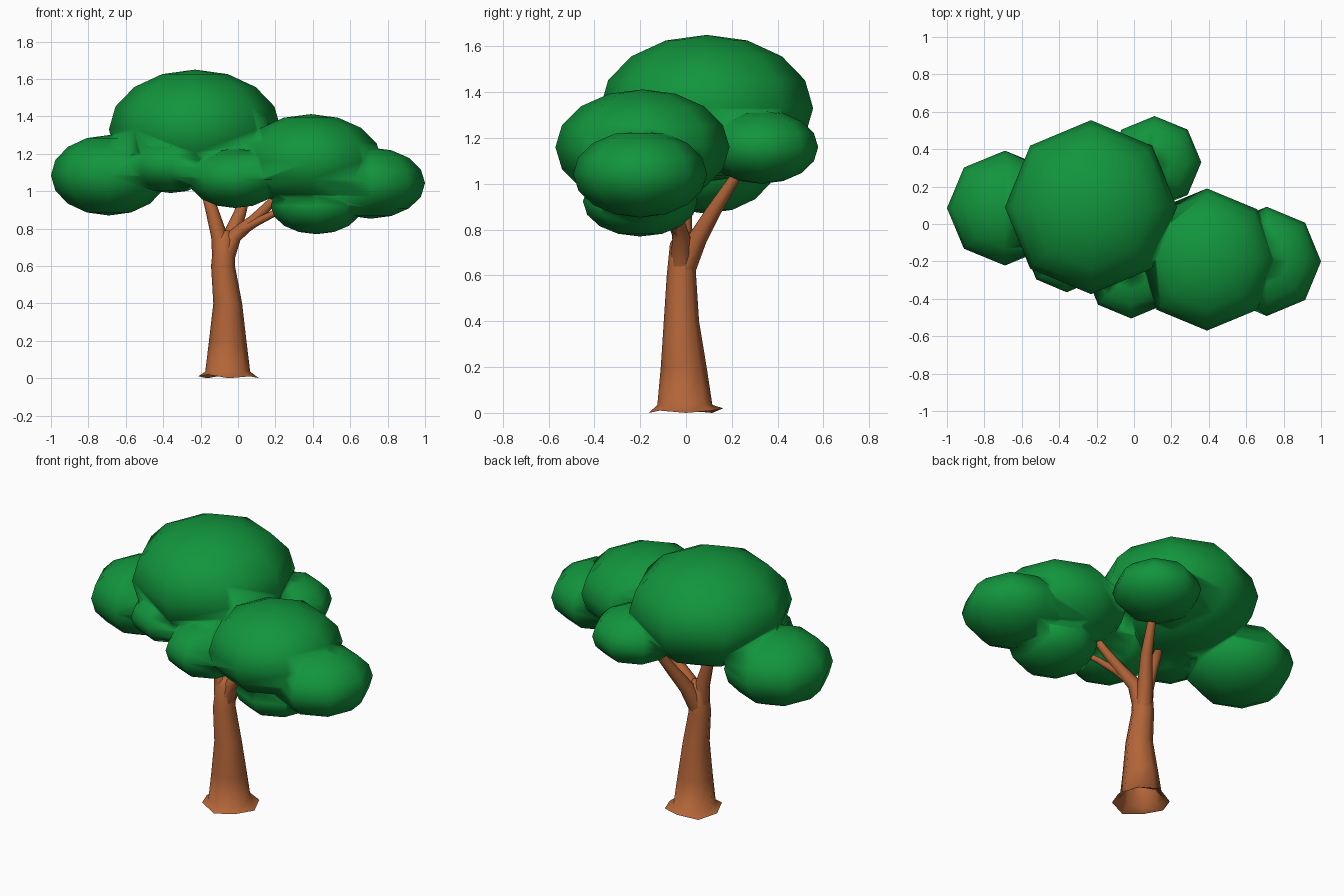
import bpy, bmesh, math
from mathutils import Vector

if "Cube" in bpy.data.objects:
    bpy.data.objects.remove(bpy.data.objects["Cube"])


def material(name, color):
    m = bpy.data.materials.new(name)
    m.diffuse_color = (*color, 1)
    m.use_nodes = True
    m.node_tree.nodes["Principled BSDF"].inputs["Base Color"].default_value = m.diffuse_color
    return m


GREEN = material("leaf green", (0.006, 0.30, 0.046))
BROWN = material("bark brown", (0.45, 0.13, 0.04))


def add_object(name, bm, mat):
    mesh = bpy.data.meshes.new(name)
    bmesh.ops.recalc_face_normals(bm, faces=bm.faces)
    for f in bm.faces:
        f.smooth = True
    bm.to_mesh(mesh)
    bm.free()
    mesh.materials.append(mat)
    ob = bpy.data.objects.new(name, mesh)
    bpy.context.collection.objects.link(ob)
    return ob


def blob(name, center, radii):
    bm = bmesh.new()
    bmesh.ops.create_uvsphere(bm, u_segments=8, v_segments=8, radius=1)
    for v in bm.verts:
        v.co = Vector(c + r * k for c, r, k in zip(center, radii, v.co))
    return add_object(name, bm, GREEN)


def tube(name, path, sides=8, flat=False, flare=0.0, closed_end=True):
    """Loft rings along a path of (x, y, z, radius)."""
    bm = bmesh.new()
    pts = [Vector(p[:3]) for p in path]
    rings = []
    for i, p in enumerate(pts):
        d = (pts[min(i + 1, len(pts) - 1)] - pts[max(i - 1, 0)]).normalized()
        if flat:
            d = Vector((0, 0, 1))
        u = Vector((0, 1, 0)).cross(d).normalized()
        w = d.cross(u)
        ring = []
        for k in range(sides):
            a = 2 * math.pi * k / sides
            r = path[i][3]
            co = p + u * r * math.cos(a) + w * r * math.sin(a)
            if i == 0 and flare:  # uneven root edge
                co.z += flare * (k % 3) / 2
            ring.append(bm.verts.new(co))
        rings.append(ring)
    for a, b in zip(rings, rings[1:]):
        for k in range(sides):
            n = (k + 1) % sides
            bm.faces.new((a[k], a[n], b[n], b[k]))
    if closed_end:
        bm.faces.new(rings[-1])
    return add_object(name, bm, BROWN)


# Foliage: overlapping squashed spheres fused into one canopy
canopy = blob("canopy", (-0.23, 0.09, 1.33), (0.46, 0.465, 0.32))
clumps = [
    ((-0.69, 0.085, 1.085), (0.31, 0.307, 0.215)),    # left
    ((0.39, -0.19, 1.16), (0.38, 0.38, 0.252)),       # right front
    ((0.71, -0.20, 1.043), (0.29, 0.292, 0.19)),      # far right
    ((0.11, 0.33, 1.16), (0.25, 0.247, 0.16)),        # back
    ((0.42, -0.20, 0.923), (0.245, 0.25, 0.153)),     # lower right
    ((-0.015, -0.255, 1.07), (0.25, 0.25, 0.16)),     # front middle
    ((-0.36, -0.13, 1.135), (0.23, 0.235, 0.145)),    # front left
]
bpy.context.view_layer.objects.active = canopy
for i, (c, r) in enumerate(clumps):
    part = blob(f"clump_{i}", c, r)
    mod = canopy.modifiers.new("fuse", 'BOOLEAN')
    mod.operation = 'UNION'
    mod.solver = 'EXACT'
    mod.object = part
    bpy.ops.object.modifier_apply(modifier=mod.name)
    bpy.data.objects.remove(part)
for p in canopy.data.polygons:
    p.use_smooth = True

# Trunk with flared, open root edge
tube("trunk", [(-0.05, 0, 0.0, 0.162), (-0.055, -0.005, 0.035, 0.12),
               (-0.055, -0.01, 0.2, 0.1), (-0.055, -0.02, 0.4, 0.077),
               (-0.08, -0.02, 0.6, 0.064), (-0.075, -0.015, 0.74, 0.055),
               (-0.07, -0.01, 0.79, 0.03)],
     flat=True, flare=0.02)

# Branches reaching into the foliage
tube("left_branch", [(-0.085, -0.02, 0.62, 0.052), (-0.10, -0.015, 0.76, 0.044),
                     (-0.14, -0.01, 0.90, 0.034), (-0.19, 0.0, 1.06, 0.022)])
tube("back_branch", [(-0.075, -0.01, 0.62, 0.05), (-0.04, 0.05, 0.76, 0.042),
                     (0.01, 0.12, 0.88, 0.033), (0.05, 0.21, 1.02, 0.024),
                     (0.07, 0.25, 1.10, 0.02)])
tube("right_branch", [(-0.075, -0.02, 0.62, 0.05), (-0.02, -0.02, 0.76, 0.04),
                      (0.09, -0.04, 0.85, 0.03), (0.18, -0.06, 0.94, 0.024),
                      (0.25, -0.08, 1.03, 0.018)])
tube("right_twig", [(-0.01, -0.025, 0.77, 0.03), (0.09, -0.06, 0.83, 0.022),
                    (0.19, -0.10, 0.88, 0.018), (0.31, -0.15, 0.92, 0.014)], sides=6)
